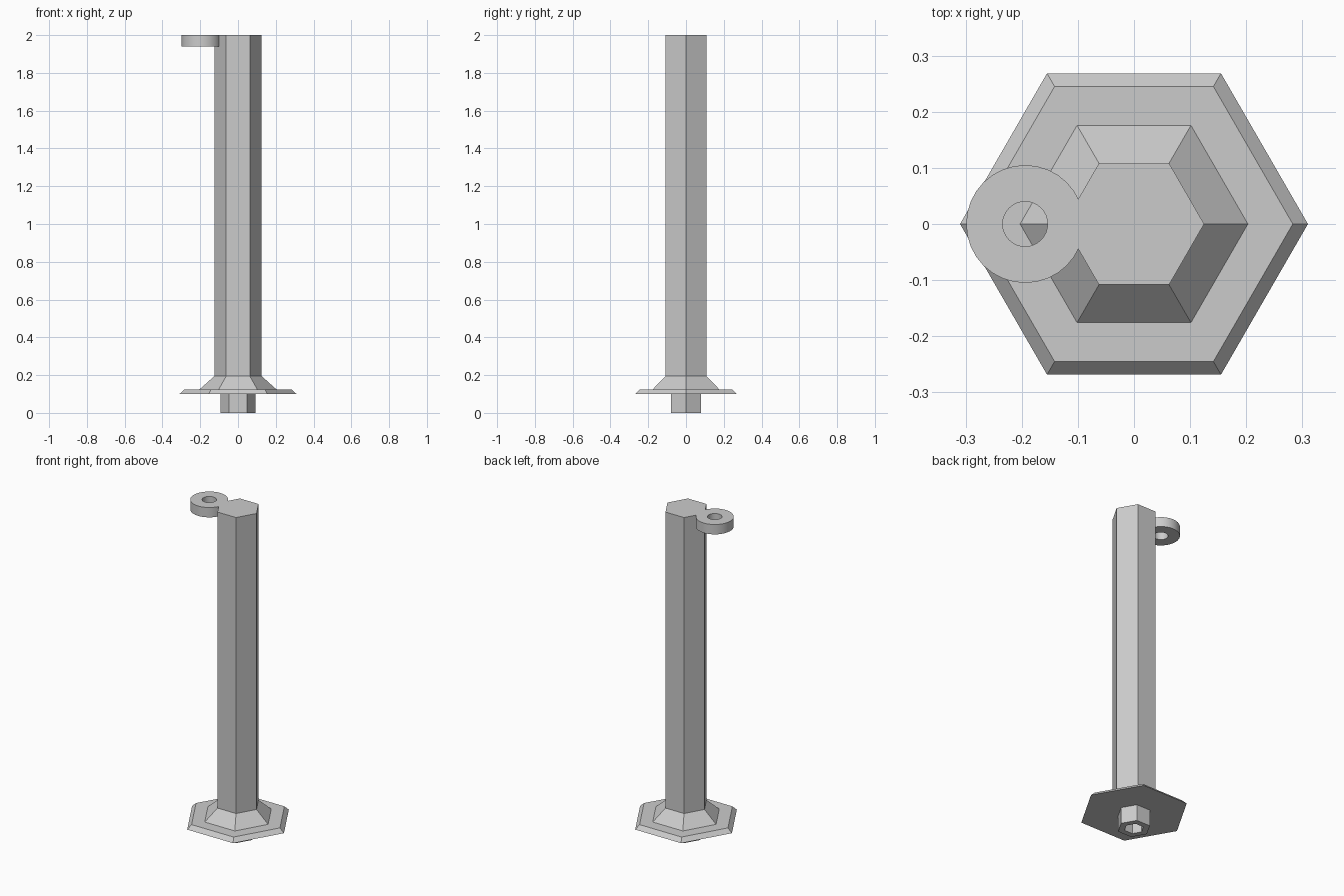
import bpy
import bmesh
from math import cos, sin, tau

cube = bpy.data.objects.get("Cube")
if cube:
    bpy.data.objects.remove(cube)

gray = bpy.data.materials.new("plain gray")
gray.use_nodes = True
gray.diffuse_color = (0.6, 0.6, 0.6, 1)
gray.node_tree.nodes["Principled BSDF"].inputs["Base Color"].default_value = (0.6, 0.6, 0.6, 1)


def lathe(name, profile, sides, centre_x=0.0, closed=False):
    """Sweep a (radius, height) profile round a vertical axis; radius 0 caps an end."""
    bm = bmesh.new()
    rings = []
    for r, z in profile:
        if r == 0:
            rings.append([bm.verts.new((centre_x, 0, z))])
        else:
            rings.append([bm.verts.new((centre_x + r * cos(tau * i / sides),
                                        r * sin(tau * i / sides), z))
                          for i in range(sides)])
    pairs = list(zip(rings, rings[1:]))
    if closed:
        pairs.append((rings[-1], rings[0]))
    for a, b in pairs:
        if len(a) == 1 or len(b) == 1:
            bm.faces.new(a if len(b) == 1 else b)
            continue
        for i in range(sides):
            j = (i + 1) % sides
            bm.faces.new((a[i], a[j], b[j], b[i]))
    # the flat caps need no centre point
    bmesh.ops.delete(bm, geom=[v for v in bm.verts if not v.link_faces], context='VERTS')
    bmesh.ops.recalc_face_normals(bm, faces=bm.faces)
    mesh = bpy.data.meshes.new(name)
    bm.to_mesh(mesh)
    bm.free()
    mesh.materials.append(gray)
    obj = bpy.data.objects.new(name, mesh)
    bpy.context.collection.objects.link(obj)
    return obj


# Hexagonal post: socketed peg, chamfered flange, sloped collar and tall shaft
post = lathe("hexagonal_post", [
    (0, 0.10), (0.055, 0.10), (0.055, 0),    # socket
    (0.093, 0), (0.093, 0.10),               # peg
    (0.31, 0.10), (0.283, 0.125),            # flange
    (0.203, 0.125), (0.125, 0.195),          # collar
    (0.125, 2), (0, 2)], 6)                  # shaft

# Hanging eye, flush with the top of the post
eye = lathe("hanging_eye", [(0.04, 1.94), (0.105, 1.94), (0.105, 2), (0.04, 2)],
            32, centre_x=-0.194, closed=True)

# Weld the eye into the post
weld = post.modifiers.new("weld_eye", 'BOOLEAN')
weld.operation = 'UNION'
weld.solver = 'EXACT'
weld.object = eye
bpy.context.view_layer.objects.active = post
post.select_set(True)
bpy.ops.object.modifier_apply(modifier=weld.name)
bpy.data.objects.remove(eye)
bpy.ops.object.shade_smooth_by_angle()
